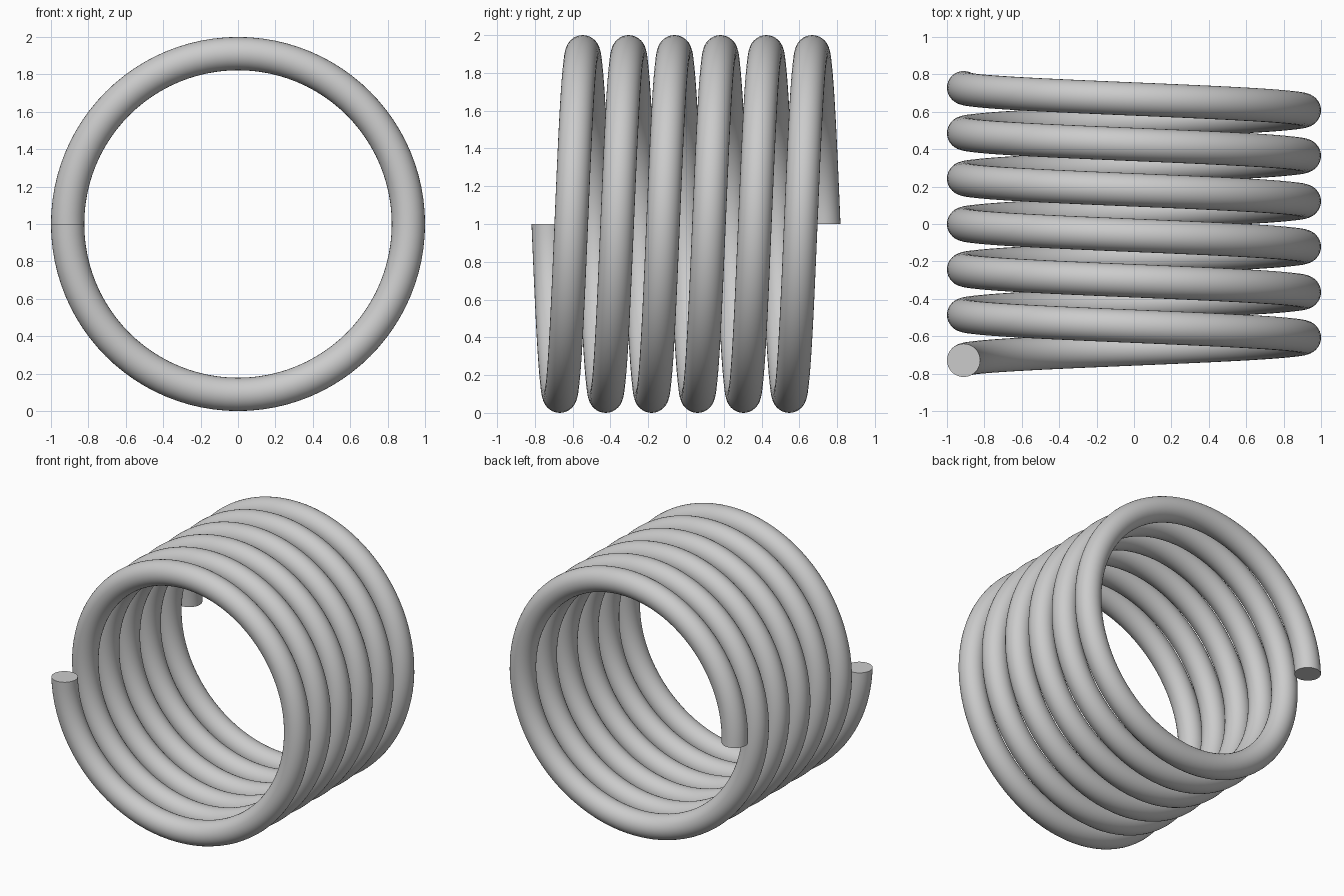
import bpy
import bmesh
from math import sin, cos, pi

cube = bpy.data.objects.get("Cube")
if cube:
    bpy.data.objects.remove(cube, do_unlink=True)

TURNS = 6
PITCH = 0.243
TUBE = 0.089
COIL = 1 - TUBE
STEPS = 96      # rings per turn
SIDES = 32      # sides of the wire

steel = bpy.data.materials.new("spring_grey")
colour = (0.6, 0.6, 0.6, 1)
steel.use_nodes = True
steel.diffuse_color = colour
steel.node_tree.nodes["Principled BSDF"].inputs["Base Color"].default_value = colour


def wire_ring(bm, turn):
    """Cross-section of the wire in the plane through the coil axis."""
    a = 2 * pi * turn
    centre_y = PITCH * (turn - TURNS / 2)
    ring = []
    for i in range(SIDES):
        b = 2 * pi * i / SIDES
        radius = COIL + TUBE * cos(b)
        ring.append(bm.verts.new((-radius * cos(a),
                                  centre_y + TUBE * sin(b),
                                  1 - radius * sin(a))))
    return ring


# Coil: sweep the wire section along the helix and cap both cut ends
bm = bmesh.new()
rings = [wire_ring(bm, s / STEPS) for s in range(TURNS * STEPS + 1)]
for r0, r1 in zip(rings, rings[1:]):
    for i in range(SIDES):
        j = (i + 1) % SIDES
        bm.faces.new((r0[i], r0[j], r1[j], r1[i]))
bm.faces.new(rings[0])
bm.faces.new(rings[-1])
bmesh.ops.recalc_face_normals(bm, faces=bm.faces)

mesh = bpy.data.meshes.new("coil_spring")
bm.to_mesh(mesh)
bm.free()
mesh.materials.append(steel)
spring = bpy.data.objects.new("coil_spring", mesh)
bpy.context.collection.objects.link(spring)

# Smooth wire with crisp cut ends
bpy.ops.object.select_all(action='DESELECT')
spring.select_set(True)
bpy.context.view_layer.objects.active = spring
bpy.ops.object.shade_smooth_by_angle(angle=pi / 6)
